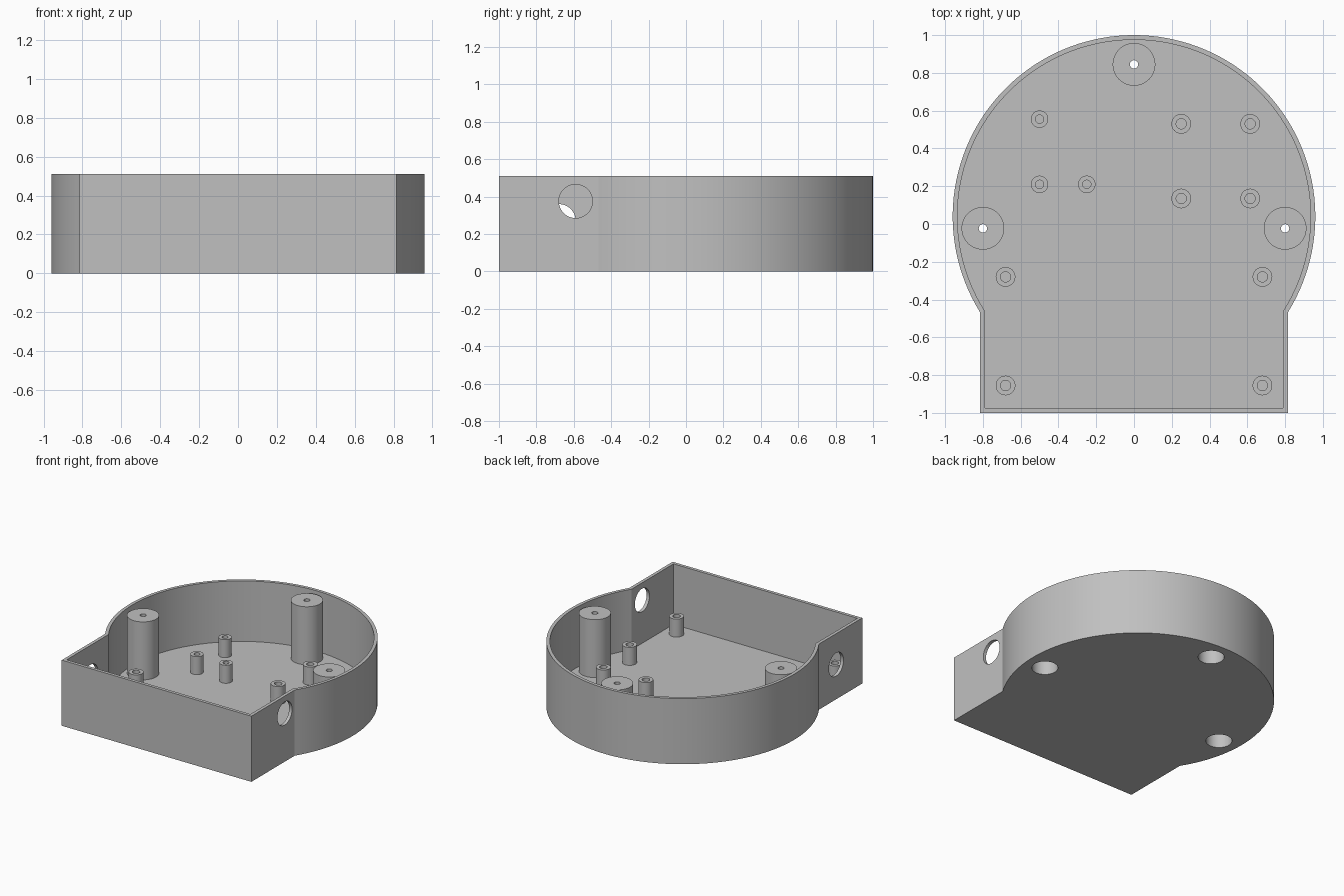
import bpy, bmesh, math

if "Cube" in bpy.data.objects:
    bpy.data.objects.remove(bpy.data.objects["Cube"])

HEIGHT, FLOOR, WALL = 0.51, 0.04, 0.025
RADIUS, CENTRE_Y, HALF_WIDTH = 0.96, 0.04, 0.815

grey = bpy.data.materials.new("plain_grey")
grey.use_nodes = True
colour = (0.53, 0.53, 0.53, 1)
grey.diffuse_color = colour
grey.node_tree.nodes["Principled BSDF"].inputs["Base Color"].default_value = colour


def finish(name, bm):
    bmesh.ops.recalc_face_normals(bm, faces=bm.faces)
    mesh = bpy.data.meshes.new(name)
    bm.to_mesh(mesh)
    bm.free()
    mesh.materials.append(grey)
    obj = bpy.data.objects.new(name, mesh)
    bpy.context.collection.objects.link(obj)
    return obj


def smooth(obj):
    bpy.ops.object.select_all(action="DESELECT")
    obj.select_set(True)
    bpy.context.view_layer.objects.active = obj
    bpy.ops.object.shade_smooth_by_angle(angle=math.radians(25))


def outline_prism(name, inset, z0, z1, steps=96):
    """Round plan with a square front bay, extruded upward."""
    r, w = RADIUS - inset, HALF_WIDTH - inset
    start = -math.acos(w / r)
    sweep = math.pi - 2 * start
    pts = [(r * math.cos(start + sweep * i / steps),
            CENTRE_Y + r * math.sin(start + sweep * i / steps)) for i in range(steps + 1)]
    pts += [(-w, -1 + inset), (w, -1 + inset)]
    bm = bmesh.new()
    face = bm.faces.new([bm.verts.new((x, y, z0)) for x, y in pts])
    top = bmesh.ops.extrude_face_region(bm, geom=[face])["geom"]
    bmesh.ops.translate(bm, vec=(0, 0, z1 - z0),
                        verts=[v for v in top if isinstance(v, bmesh.types.BMVert)])
    return finish(name, bm)


def lathe(name, profile, x, y, steps=48):
    """Revolve a closed (radius, z) loop around a vertical axis."""
    bm = bmesh.new()
    rings = [[bm.verts.new((x + r * math.cos(math.tau * i / steps),
                            y + r * math.sin(math.tau * i / steps), z))
              for i in range(steps)] for r, z in profile]
    for k, a in enumerate(rings):
        b = rings[(k + 1) % len(rings)]
        for i in range(steps):
            j = (i + 1) % steps
            bm.faces.new((a[i], a[j], b[j], b[i]))
    obj = finish(name, bm)
    smooth(obj)


def cylinder(name, radius, depth, location, rotation=(0, 0, 0)):
    bpy.ops.mesh.primitive_cylinder_add(vertices=48, radius=radius, depth=depth,
                                        location=location, rotation=rotation)
    obj = bpy.context.object
    obj.name = name
    obj.data.materials.append(grey)
    return obj


# Housing: outer block, hollowed and drilled
housing = outline_prism("housing", 0, 0, HEIGHT)
cutters = [outline_prism("cavity_cutter", WALL, FLOOR, HEIGHT + 0.1)]

tall_posts = {"back": (0, 0.845), "left": (0.8, -0.023), "right": (-0.8, -0.023)}
for side, (x, y) in tall_posts.items():
    cutters.append(cylinder(side + "_bore_cutter", 0.092, 0.2, (x, y, 0)))

# Cable holes in the two straight side walls
for side, x, y, z in (("left", HALF_WIDTH, -0.59, 0.375), ("right", -HALF_WIDTH, -0.68, 0.27)):
    cutters.append(cylinder(side + "_cable_cutter", 0.09, 0.2, (x, y, z), (0, math.pi / 2, 0)))

for cutter in cutters:
    cutter.hide_render = True
    mod = housing.modifiers.new("cut", "BOOLEAN")
    mod.operation, mod.solver, mod.object = "DIFFERENCE", "EXACT", cutter
    bpy.context.view_layer.objects.active = housing
    bpy.ops.object.modifier_apply(modifier=mod.name)
    bpy.data.objects.remove(cutter)
smooth(housing)

# Tall screw posts, counterbored from below
for side, (x, y) in tall_posts.items():
    lathe(side + "_screw_post",
          [(0.022, 0.49), (0.113, 0.49), (0.113, FLOOR), (0.092, FLOOR),
           (0.092, 0.45), (0.022, 0.45)], x, y)


# Short standoffs for the boards
def standoff(name, x, y, outer, inner):
    lathe(name, [(inner, 0.18), (outer, 0.18), (outer, FLOOR), (inner, FLOOR)], x, y, 32)


for x in (-0.68, 0.68):
    for y in (-0.28, -0.855):
        standoff("bay_standoff", x, y, 0.052, 0.027)
for x in (0.25, 0.615):
    for y in (0.135, 0.53):
        standoff("left_board_standoff", x, y, 0.052, 0.027)
for x, y in ((-0.5, 0.555), (-0.5, 0.21), (-0.25, 0.21)):
    standoff("right_board_standoff", x, y, 0.046, 0.022)
